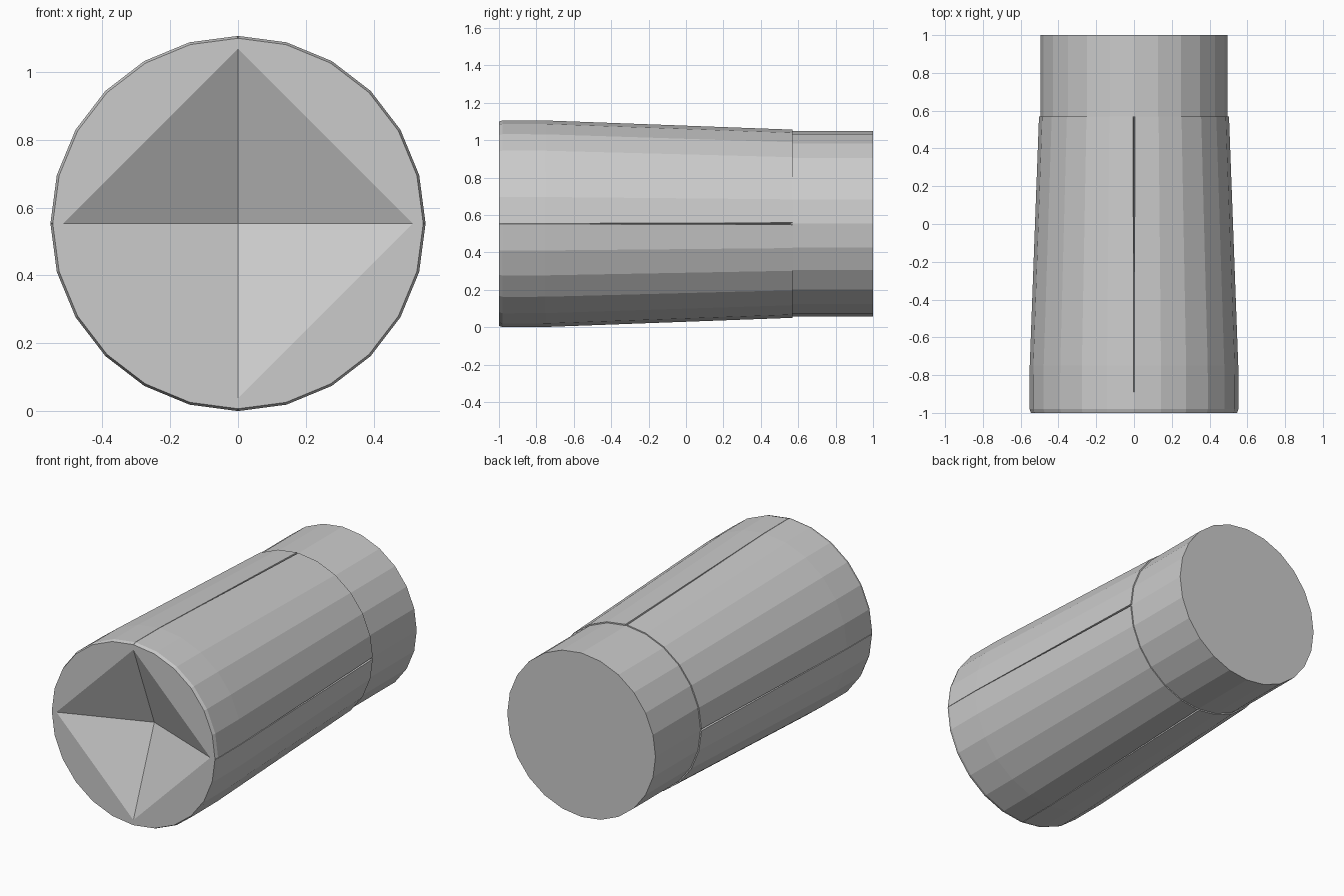
import bpy, bmesh
from math import cos, sin, pi

cube = bpy.data.objects.get("Cube")
if cube:
    bpy.data.objects.remove(cube, do_unlink=True)

AXIS_Z = 0.553
SEGS = 6  # facets per quarter

grey = bpy.data.materials.new("plain grey")
grey.use_nodes = True
colour = (0.6, 0.6, 0.6, 1)
grey.diffuse_color = colour
grey.node_tree.nodes["Principled BSDF"].inputs["Base Color"].default_value = colour


def point(bm, radius, angle, y):
    return bm.verts.new((radius * cos(angle), y, AXIS_Z + radius * sin(angle)))


def ring(bm, y, radius, gap=0.0, depth=0.0):
    """Four arcs of facets, separated by narrow grooves."""
    verts = []
    for q in range(4):
        start = q * pi / 2
        verts.append(point(bm, radius - depth, start, y))
        for i in range(SEGS + 1):
            a = start + i * pi / 2 / SEGS
            a += gap if i == 0 else -gap if i == SEGS else 0
            verts.append(point(bm, radius, a, y))
    return verts


def bridge(bm, a, b):
    n = len(a)
    for i in range(n):
        j = (i + 1) % n
        bm.faces.new((a[i], a[j], b[j], b[i]))


def finish(bm, name):
    bmesh.ops.recalc_face_normals(bm, faces=bm.faces)
    mesh = bpy.data.meshes.new(name)
    bm.to_mesh(mesh)
    bm.free()
    mesh.materials.append(grey)
    bpy.context.collection.objects.link(bpy.data.objects.new(name, mesh))


# Tapered sleeve with four lengthwise grooves
bm = bmesh.new()
rings = [ring(bm, -1.0, 0.546, 0.002, 0.001),
         ring(bm, -0.98, 0.553, 0.002, 0.002),
         ring(bm, -0.75, 0.552, 0.003, 0.005),
         ring(bm, 0.57, 0.503, 0.011, 0.025)]
for a, b in zip(rings, rings[1:]):
    bridge(bm, a, b)
bm.faces.new(rings[-1])

# Front face around a diamond-shaped pyramid recess
front = rings[0]
step = SEGS + 2
corners = [point(bm, 0.515, q * pi / 2, -1.0) for q in range(4)]
apex = bm.verts.new((0, -0.8, AXIS_Z))
for q in range(4):
    nxt = (q + 1) % 4
    arc = [front[(q * step + i) % len(front)] for i in range(step + 1)]
    bm.faces.new(arc + [corners[nxt], corners[q]])
    bm.faces.new((corners[q], corners[nxt], apex))
finish(bm, "tapered_sleeve")

# Straight rear collar
bm = bmesh.new()
sides = 4 * SEGS
loops = [[point(bm, 0.496, i * 2 * pi / sides, y) for i in range(sides)]
         for y in (0.56, 1.0)]
bridge(bm, *loops)
for loop in loops:
    bm.faces.new(loop)
finish(bm, "rear_collar")
